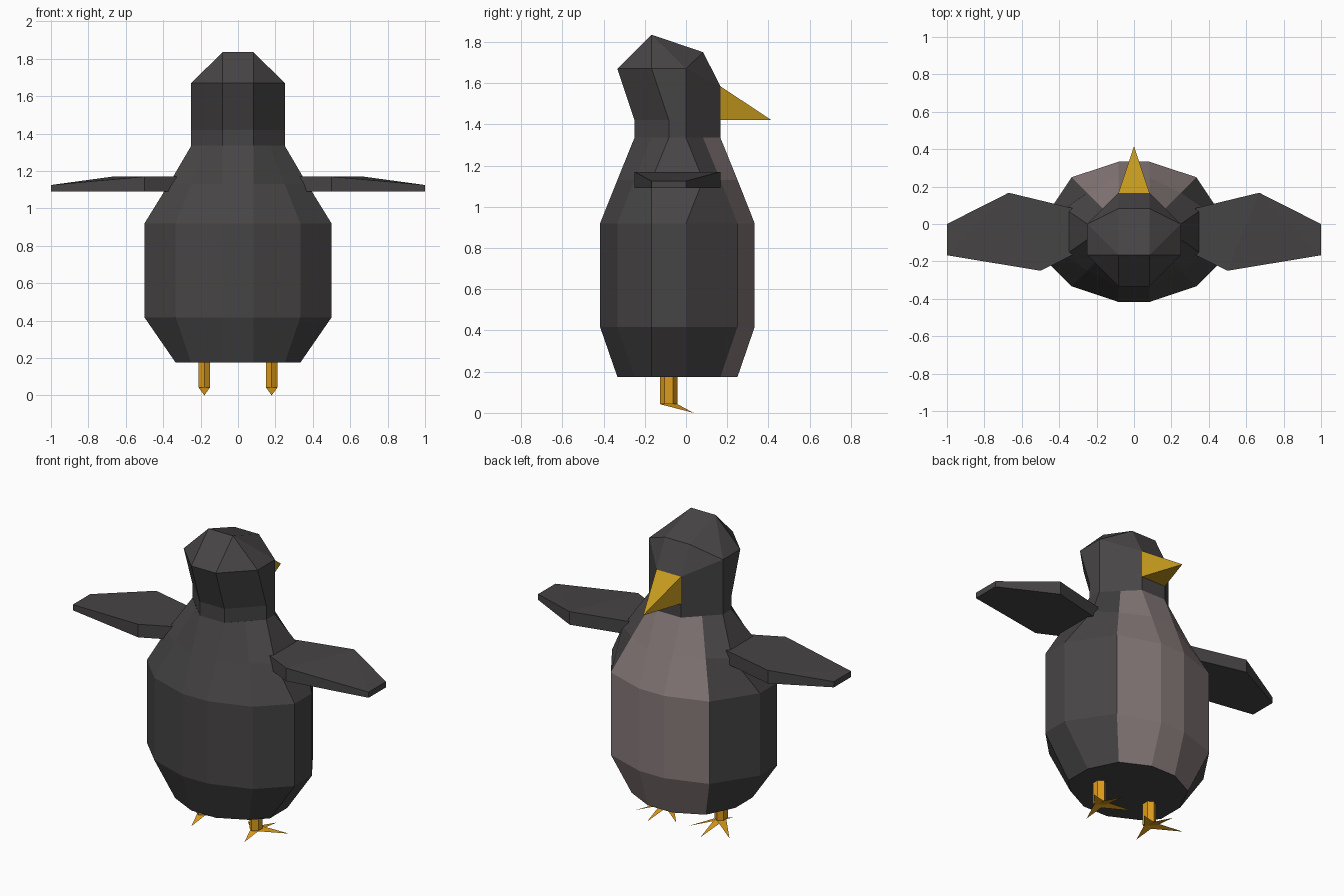
import bpy, bmesh, math
from mathutils import Vector

if "Cube" in bpy.data.objects:
    bpy.data.objects.remove(bpy.data.objects["Cube"])


def material(name, rgb):
    m = bpy.data.materials.new(name)
    m.diffuse_color = (*rgb, 1)
    m.use_nodes = True
    m.node_tree.nodes["Principled BSDF"].inputs["Base Color"].default_value = m.diffuse_color
    return m


DARK = material("dark_plumage", (0.062, 0.058, 0.058))
PALE = material("pale_belly", (0.24, 0.19, 0.19))
GOLD = material("beak_gold", (0.55, 0.32, 0.012))
ORANGE = material("leg_orange", (0.72, 0.33, 0.012))


def finish(bm, name, *mats):
    bmesh.ops.recalc_face_normals(bm, faces=bm.faces)
    me = bpy.data.meshes.new(name)
    bm.to_mesh(me)
    bm.free()
    for m in mats:
        me.materials.append(m)
    ob = bpy.data.objects.new(name, me)
    bpy.context.collection.objects.link(ob)
    return ob


def mirrored(half):
    """Close a right-hand half section (front to back) into a full ring."""
    return half + [(-p[0], *p[1:]) for p in reversed(half)]


def loft(bm, sections):
    """Skin flat sections given as (z, half section)."""
    rings = [[bm.verts.new((x, y, z)) for x, y in mirrored(h)] for z, h in sections]
    for a, b in zip(rings, rings[1:]):
        n = len(a)
        for i in range(n):
            bm.faces.new((a[i], a[(i + 1) % n], b[(i + 1) % n], b[i]))
    return rings


def hull(name, points, mat):
    bm = bmesh.new()
    for p in points:
        bm.verts.new(p)
    bmesh.ops.convex_hull(bm, input=bm.verts)
    bmesh.ops.dissolve_limit(bm, angle_limit=0.01, verts=bm.verts, edges=bm.edges)
    return finish(bm, name, mat)


# Body: twelve-sided barrel with sloping shoulders
belly = [(.083, .333), (.333, .25), (.5, 0), (.5, -.167), (.333, -.333), (.083, -.417)]
base = [(.083, .25), (.25, .167), (.333, 0), (.333, -.167), (.25, -.25), (.083, -.333)]
shoulder = [(.083, .25), (.25, .167), (.37, .083), (.37, -.167), (.25, -.25), (.083, -.333)]
collar = [(.083, .167), (.167, .083), (.25, 0), (.25, -.083), (.167, -.167), (.083, -.25)]
bm = bmesh.new()
rings = loft(bm, [(.175, base), (.417, belly), (.92, belly), (1.13, shoulder), (1.335, collar)])
bm.faces.new(rings[0])
# Pale front: the three front columns of faces
for f in bm.faces:
    c = f.calc_center_median()
    if len(f.verts) == 4 and c.y > .1 and abs(c.x) < .26:
        f.material_index = 1
finish(bm, "body", DARK, PALE)

# Neck and head
neck = [(.083, .167), (.25, 0), (.25, -.083), (.083, -.25)]
bm = bmesh.new()
loft(bm, [(1.335, neck), (1.42, neck)])
finish(bm, "neck", DARK)
skull = [(x, y, 1.42) for x, y in neck] + [
    (.083, .167, 1.585), (.25, 0, 1.67), (.25, -.167, 1.67), (.083, -.333, 1.67),
    (.083, .083, 1.75), (.083, -.167, 1.835)]
hull("head", mirrored(skull), DARK)

# Beak
hull("beak", mirrored([(.083, .167, 1.42), (.083, .167, 1.585)]) + [(0, .415, 1.42)], GOLD)

# Wings, legs and toes on both sides
wing = [(.33, .085, 1.17), (.67, .167, 1.17), (1, 0, 1.125),
        (1, -.167, 1.125), (.5, -.25, 1.17), (.33, -.167, 1.17)]
for side, s in (("right", 1), ("left", -1)):
    hull(side + "_wing", [(s * x, y, z) for x, y, z in wing]
         + [(s * x, y, 1.09) for x, y, z in wing], DARK)

    cx, cy = s * .18, -.083
    hull(side + "_leg", [(cx + .035 * math.sin(k * math.pi / 3),
                          cy + .042 * math.cos(k * math.pi / 3), z)
                         for k in range(6) for z in (.042, .19)], ORANGE)

    # Flat triangular toes: forward, two spread, one heel
    bm = bmesh.new()
    for dx, dy, across in ((0, .2, 'x'), (.14, .12, 'y'), (-.14, .12, 'y'), (0, -.11, 'x')):
        w = Vector((.03, 0, 0)) if across == 'x' else Vector((0, .042, 0))
        root = Vector((cx, cy, .042))
        tip = Vector((cx + dx, cy + dy, 0))
        bm.faces.new([bm.verts.new(p) for p in (root - w, root + w, tip)])
    finish(bm, side + "_toes", ORANGE)
